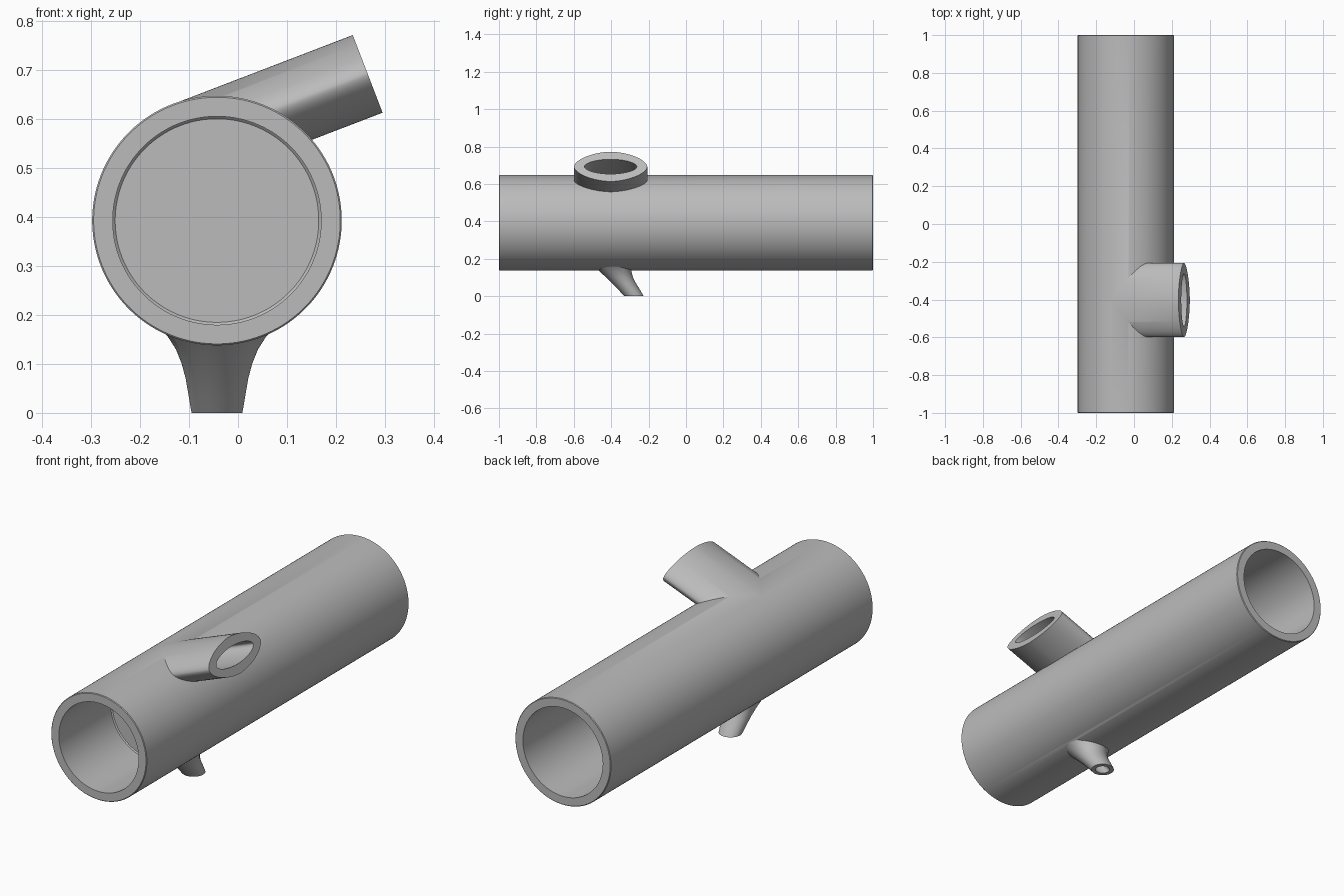
import bpy
import bmesh
import math
from mathutils import Vector

if "Cube" in bpy.data.objects:
    bpy.data.objects.remove(bpy.data.objects["Cube"], do_unlink=True)

grey = bpy.data.materials.new("plain_grey")
grey.use_nodes = True
colour = (0.5, 0.5, 0.5, 1)
grey.diffuse_color = colour
grey.node_tree.nodes["Principled BSDF"].inputs["Base Color"].default_value = colour

AXIS_X, AXIS_Z = -0.043, 0.393     # centre line of the main tube
OUTER, INNER = 0.255, 0.213
SIDES = 128


def loft(name, rings):
    """Closed solid through rings that all have the same point count."""
    bm = bmesh.new()
    loops = [[bm.verts.new(p) for p in ring] for ring in rings]
    n = len(loops[0])
    for a, b in zip(loops, loops[1:]):
        for i in range(n):
            j = (i + 1) % n
            bm.faces.new((a[i], a[j], b[j], b[i]))
    bm.faces.new(loops[0])
    bm.faces.new(loops[-1])
    bmesh.ops.recalc_face_normals(bm, faces=bm.faces)
    mesh = bpy.data.meshes.new(name)
    bm.to_mesh(mesh)
    bm.free()
    mesh.materials.append(grey)
    obj = bpy.data.objects.new(name, mesh)
    bpy.context.collection.objects.link(obj)
    return obj


def oval(centre, u, v, ru, rv, power=2.0, n=SIDES):
    """Superellipse ring in the plane of the u and v directions."""
    ring = []
    for i in range(n):
        t = math.tau * (i + 0.5) / n
        c, s = math.cos(t), math.sin(t)
        ring.append(centre
                    + u * math.copysign(abs(c) ** (2 / power), c) * ru
                    + v * math.copysign(abs(s) ** (2 / power), s) * rv)
    return ring


X, Y, Z = Vector((1, 0, 0)), Vector((0, 1, 0)), Vector((0, 0, 1))


def lathe(name, profile):
    """Solid of revolution about the main tube axis, from (y, radius) pairs."""
    return loft(name, [oval(Vector((AXIS_X, y, AXIS_Z)), X, Z, r, r) for y, r in profile])


def inlet(name, start, end, half_width, half_height, power):
    """Tilted oval duct tangent to the top of the tube."""
    tilt = math.radians(21)
    along = Vector((math.cos(tilt), 0, math.sin(tilt)))
    across = Vector((-math.sin(tilt), 0, math.cos(tilt)))
    base = Vector((AXIS_X, -0.403, AXIS_Z)) + across * 0.1695
    return loft(name, [oval(base + along * s, Y, across, half_width, half_height, power)
                       for s in (start, end)])


def drain(name, sections):
    """Swept spout from (z, y, radius) sections."""
    return loft(name, [oval(Vector((AXIS_X, y, z)), X, Y, r, r, n=64) for z, y, r in sections])


def combine(target, tool, operation):
    mod = target.modifiers.new(operation, 'BOOLEAN')
    mod.operation = operation
    mod.solver = 'EXACT'
    mod.object = tool
    with bpy.context.temp_override(object=target, active_object=target):
        bpy.ops.object.modifier_apply(modifier=mod.name)
    bpy.data.objects.remove(tool, do_unlink=True)


# Main tube with slightly eased rims
edge = 0.003
body = lathe("pipe_body", [(-1, OUTER - edge), (-1 + edge, OUTER),
                           (1 - edge, OUTER), (1, OUTER - edge)])

# Tangential inlet and flared drain spout
combine(body, inlet("inlet_duct", 0, 0.395, 0.196, 0.085, 1.75), 'UNION')
combine(body, drain("drain_spout", [(0, -0.278, 0.052), (0.035, -0.304, 0.058),
                                    (0.07, -0.332, 0.064), (0.1, -0.355, 0.072),
                                    (0.13, -0.375, 0.084), (0.155, -0.388, 0.1),
                                    (0.175, -0.395, 0.118)]), 'UNION')

# Front recess and long rear chamber, parted by a wall
fillet = 0.005
combine(body, lathe("front_bore", [(-1.1, INNER), (-0.6 - fillet, INNER),
                                   (-0.6, INNER - fillet)]), 'DIFFERENCE')
combine(body, lathe("rear_bore", [(-0.555, INNER - fillet), (-0.555 + fillet, INNER),
                                  (1.1, INNER)]), 'DIFFERENCE')

# Passages through the inlet and the drain
combine(body, inlet("inlet_bore", 0, 0.5, 0.14, 0.042, 1.9), 'DIFFERENCE')
combine(body, drain("drain_bore", [(-0.02, -0.263, 0.031), (0.07, -0.332, 0.036),
                                   (0.13, -0.375, 0.045), (0.25, -0.4, 0.06)]), 'DIFFERENCE')

# Smooth shading with crisp rims
bpy.ops.object.select_all(action='DESELECT')
body.select_set(True)
bpy.context.view_layer.objects.active = body
bpy.ops.object.shade_smooth_by_angle(angle=math.radians(30))
